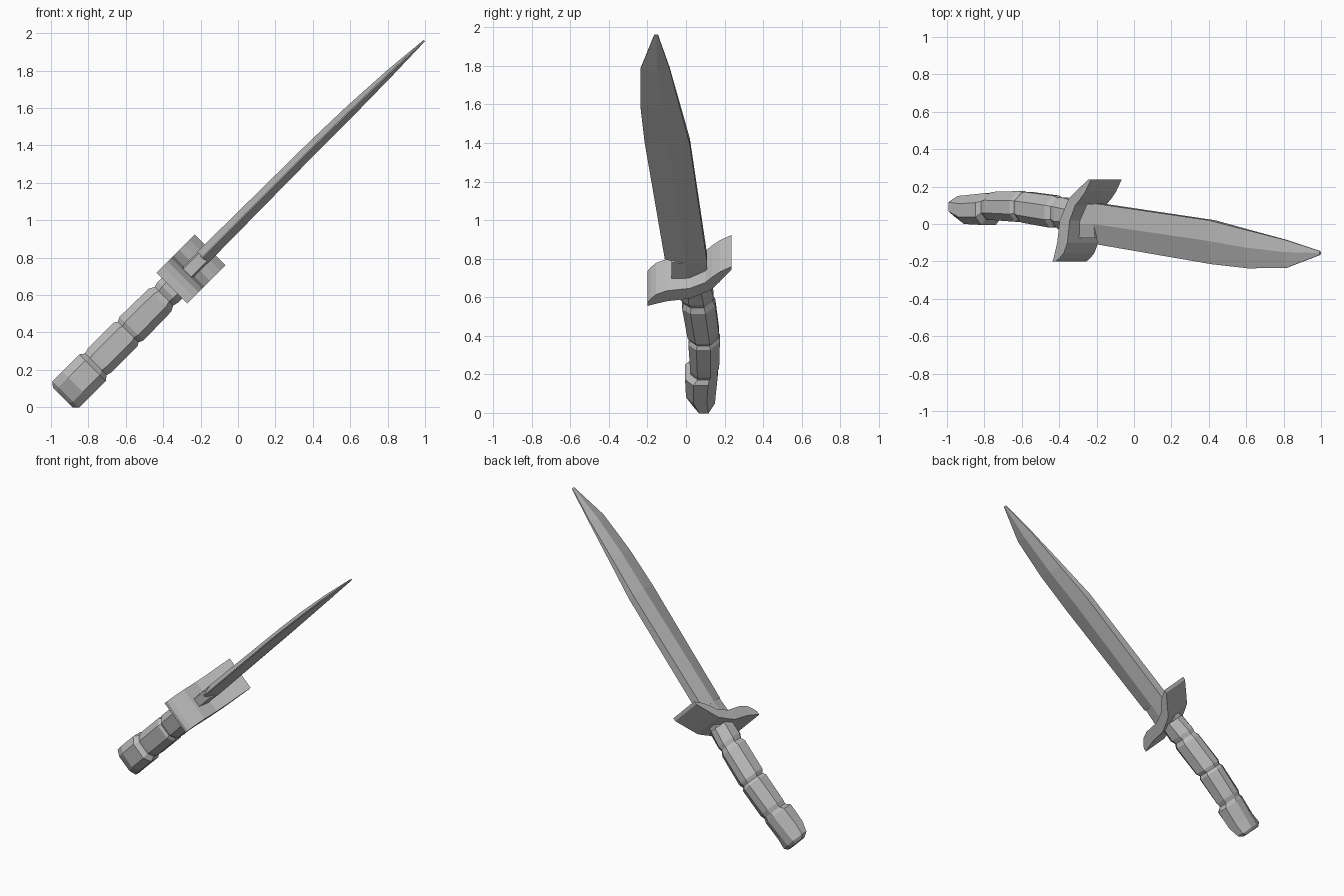
import bpy, bmesh, math
from mathutils import Vector

cube = bpy.data.objects.get("Cube")
if cube:
    bpy.data.objects.remove(cube, do_unlink=True)

# One plain grey for everything
grey = bpy.data.materials.new("plain grey")
grey.use_nodes = True
COLOUR = (0.5, 0.5, 0.5, 1)
grey.diffuse_color = COLOUR
grey.node_tree.nodes["Principled BSDF"].inputs["Base Color"].default_value = COLOUR

R = math.sqrt(0.5)
AXIS = -0.70  # offset of the knife's long axis, which rises at 45 degrees


def place(s, t, y):
    """s runs along the knife, t through its thickness, y across its width."""
    t += AXIS
    return Vector(((s + t) * R, y, (s - t) * R))


def loft(name, rings):
    """Skin a list of equal-length rings of (s, t, y) points and cap both ends."""
    bm = bmesh.new()
    loops = [[bm.verts.new(place(*p)) for p in ring] for ring in rings]
    n = len(loops[0])
    for a, b in zip(loops, loops[1:]):
        for i in range(n):
            j = (i + 1) % n
            bm.faces.new((a[i], a[j], b[j], b[i]))
    bm.faces.new(loops[0])
    bm.faces.new(loops[-1])
    bmesh.ops.recalc_face_normals(bm, faces=bm.faces)
    mesh = bpy.data.meshes.new(name)
    bm.to_mesh(mesh)
    bm.free()
    mesh.materials.append(grey)
    obj = bpy.data.objects.new(name, mesh)
    bpy.context.collection.objects.link(obj)
    return obj


# Blade: s, edge y, spine y, ridge y, ridge half thickness, spine half thickness, drift
blade = [
    (0.43, -0.11, 0.11, 0.00, 0.042, 0.030, 0.0),
    (1.29, -0.215, 0.02, -0.09, 0.034, 0.024, 0.0),
    (1.56, -0.237, -0.032, -0.125, 0.030, 0.016, 0.004),
    (1.84, -0.235, -0.085, -0.15, 0.020, 0.006, 0.01),
    (2.09, -0.165, -0.145, -0.155, 0.005, 0.003, 0.018),
]
loft("blade", [
    [(s, d - ws, ys), (s, d + ws, ys), (s, d + wr, yr),
     (s, d + 0.003, ye), (s, d - 0.003, ye), (s, d - wr, yr)]
    for s, ye, ys, yr, wr, ws, d in blade])

# Tang: narrower block joining blade and guard
loft("tang", [
    [(s, -0.03, 0.108), (s, 0.03, 0.108), (s, 0.04, 0.0),
     (s, 0.03, -0.075), (s, -0.03, -0.075), (s, -0.04, 0.0)]
    for s in (0.25, 0.435)])

# Guard: S-shaped bar, y, underside s, top s
guard = [
    (-0.20, 0.20, 0.224), (-0.185, 0.207, 0.25), (-0.155, 0.217, 0.285),
    (-0.10, 0.235, 0.312), (0.02, 0.255, 0.33), (0.10, 0.30, 0.372),
    (0.135, 0.322, 0.412), (0.175, 0.378, 0.45), (0.237, 0.468, 0.49),
]
loft("guard", [
    [(lo, -0.116, y), (lo, 0.116, y), (hi, 0.116, y), (hi, -0.116, y)]
    for y, lo, hi in guard])

# Handle: s, front y, back y, half thickness, with three finger grooves
handle = [
    (-0.625, 0.07, 0.135, 0.075), (-0.603, 0.04, 0.15, 0.10),
    (-0.53, 0.00, 0.155, 0.10), (-0.40, -0.005, 0.165, 0.10),
    (-0.375, 0.025, 0.163, 0.082), (-0.345, 0.022, 0.172, 0.09),
    (-0.15, 0.012, 0.176, 0.09), (-0.13, 0.022, 0.165, 0.078),
    (-0.105, 0.008, 0.172, 0.09), (0.11, -0.02, 0.152, 0.086),
    (0.14, -0.012, 0.14, 0.07), (0.17, -0.028, 0.143, 0.078),
    (0.28, -0.03, 0.12, 0.078),
]
SECTION = [(-0.55, -1), (0.55, -1), (1, -0.5), (1, 0.4),
           (0.3, 1), (-0.3, 1), (-1, 0.4), (-1, -0.5)]
loft("handle", [
    [(s, a * w, (lo + hi) / 2 + b * (hi - lo) / 2) for a, b in SECTION]
    for s, lo, hi, w in handle])
